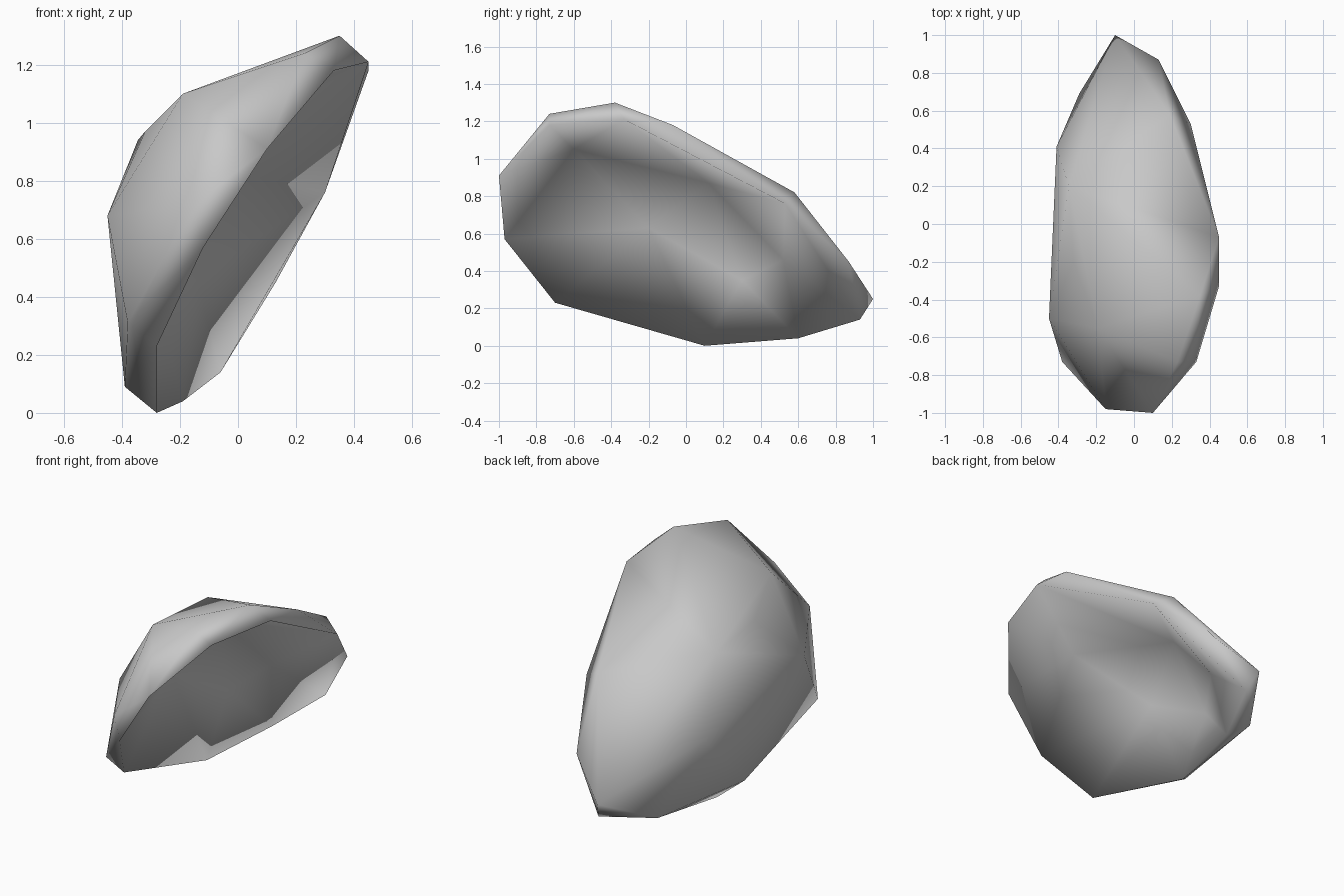
import bpy
import bmesh

cube = bpy.data.objects.get("Cube")
if cube:
    bpy.data.objects.remove(cube, do_unlink=True)


def make_material(name, colour):
    material = bpy.data.materials.new(name)
    material.use_nodes = True
    material.diffuse_color = colour
    material.node_tree.nodes["Principled BSDF"].inputs["Base Color"].default_value = colour
    return material


# Deep corners of the hollow side, which leaves only a thin shell behind it
hollows = {
    "front_floor": (-.3, -.2, .63),
    "front_ceiling": (-.05, -.6, 1.05),
    "middle_ceiling": (-.2, .12, .87),
    "back_ceiling": (-.14, .52, .46),
    "back_floor": (-.28, .3, .35),
}

# Rim of the hollow; each corner names the inner corner its next edge leads to
rim = [
    ((-.28, -.7, .23), "front_floor"),
    ((-.12, -.97, .57), "front_ceiling"),
    ((.1, -1, .91), "front_ceiling"),
    ((.33, -.73, 1.18), "front_ceiling"),
    ((.45, -.33, 1.21), "middle_ceiling"),
    ((.3, .53, .76), "back_ceiling"),
    ((-.06, .93, .14), "back_ceiling"),
    ((-.19, .6, .04), "back_floor"),
    ((-.28, .1, 0), "front_floor"),
]

# Rounded back: corners of the convex outer side
back = [
    (.45, -.07, 1.18), (.35, -.38, 1.3), (.23, -.73, 1.24), (-.15, -.98, .72),
    (-.38, -.73, .31), (-.45, -.5, .68), (-.19, -.55, 1.1), (-.32, -.2, .97),
    (-.345, .2, .94), (.19, .58, .82), (.13, .87, .45), (-.1, 1, .25),
    (-.29, .69, .1), (-.41, .41, .5), (-.39, -.01, .09),
]


def fill_with_hollows(mesh, outline):
    """Join each rim edge to its inner corner, then close the middle."""
    inner = {name: mesh.verts.new(point) for name, point in hollows.items()}
    anchors = [inner[name] for point, name in rim]
    ring = []
    for index, here in enumerate(anchors):
        following = (index + 1) % len(outline)
        corner, after = outline[following], anchors[following]
        mesh.faces.new((outline[index], corner, here))
        if here is not after:
            mesh.faces.new((corner, after, here))
            ring.append(here)
    mesh.faces.new(ring)


# Rock shell: wrap all corners, open the broken side and line it with the hollow
mesh = bmesh.new()
outline = [mesh.verts.new(point) for point, name in rim]
for point in back:
    mesh.verts.new(point)
bmesh.ops.convex_hull(mesh, input=list(mesh.verts), use_existing_faces=False)
flat_side = [face for face in mesh.faces if all(vert in outline for vert in face.verts)]
bmesh.ops.delete(mesh, geom=flat_side, context="FACES_ONLY")
inside = [edge for edge in mesh.edges if not edge.link_faces]
for edge in inside:
    mesh.edges.remove(edge)
fill_with_hollows(mesh, outline)
bmesh.ops.triangulate(mesh, faces=list(mesh.faces))
bmesh.ops.recalc_face_normals(mesh, faces=list(mesh.faces))
for face in mesh.faces:
    face.smooth = True

data = bpy.data.meshes.new("rock_shell")
mesh.to_mesh(data)
mesh.free()
data.materials.append(make_material("stone grey", (.58, .58, .58, 1)))
rock = bpy.data.objects.new("rock_shell", data)
bpy.context.collection.objects.link(rock)
